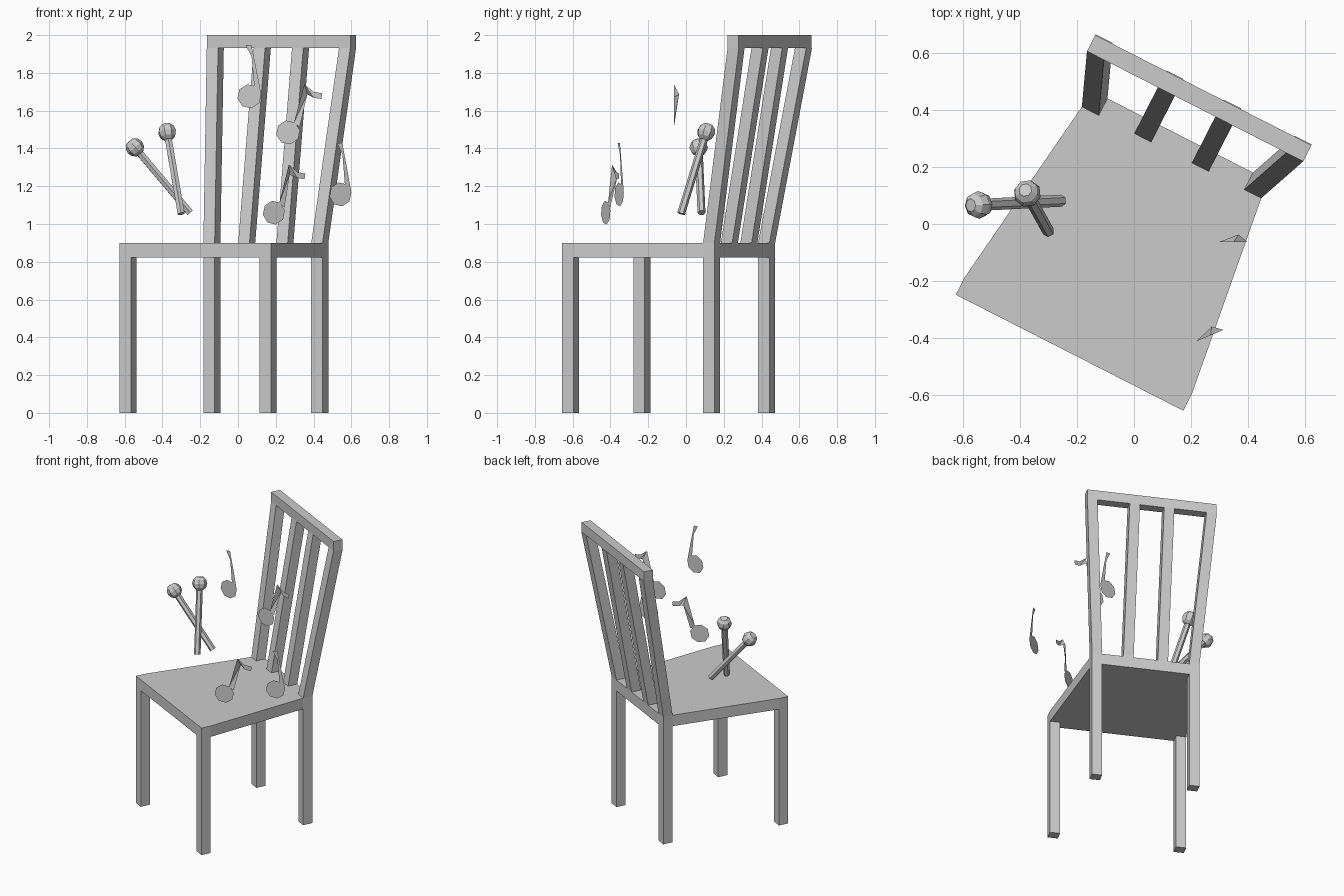
import bpy, bmesh, math
from mathutils import Vector, Matrix

if "Cube" in bpy.data.objects:
    bpy.data.objects.remove(bpy.data.objects["Cube"])

TURN = math.radians(-27)          # the chair is turned about z
CHAIR = Matrix.Rotation(TURN, 4, 'Z') @ Matrix.Translation((0.0035, 0, 0))


def add_object(name, bm, matrix=None):
    bmesh.ops.recalc_face_normals(bm, faces=bm.faces)
    if matrix is not None:
        bm.transform(matrix)
    me = bpy.data.meshes.new(name)
    bm.to_mesh(me)
    bm.free()
    ob = bpy.data.objects.new(name, me)
    bpy.context.collection.objects.link(ob)
    return ob


def loft(name, rings, matrix=None):
    """Closed solid through a list of equal-length point rings."""
    bm = bmesh.new()
    vs = [[bm.verts.new(p) for p in ring] for ring in rings]
    n = len(vs[0])
    for a, b in zip(vs, vs[1:]):
        for i in range(n):
            j = (i + 1) % n
            bm.faces.new((a[i], a[j], b[j], b[i]))
    bm.faces.new(vs[0][::-1])
    bm.faces.new(vs[-1])
    return add_object(name, bm, matrix)


def rect(x0, x1, y0, y1, z):
    return [(x0, y0, z), (x1, y0, z), (x1, y1, z), (x0, y1, z)]


# Chair measurements in its own unturned frame
T = 0.067                         # timber thickness
FRONT, REAR, TOP = -0.506, 0.284, 0.466
SEAT_LOW, SEAT_HIGH, RAIL_LOW = 0.823, 0.90, 1.932
FW, BW, RW = 0.449, 0.354, 0.4265  # half widths: front, rear, top rail

# Seat, narrowing between the front and rear legs
half = [(FW, FRONT), (FW, FRONT + T), (BW, REAR), (BW, REAR + T)]
outline = half + [(-x, y) for x, y in reversed(half)]
loft("seat", [[(x, y, z) for x, y in outline] for z in (SEAT_LOW, SEAT_HIGH)], CHAIR)

# Legs and leaning back posts
for side, s in (("left", -1), ("right", 1)):
    def upright(name, w0, y0, z0, w1, y1, z1):
        loft(f"{name}_{side}", [rect(*sorted((s * w, s * (w - T))), y, y + T, z)
                                for w, y, z in ((w0, y0, z0), (w1, y1, z1))], CHAIR)
    upright("front_leg", FW, FRONT, 0, FW, FRONT, SEAT_LOW)
    upright("rear_leg", BW, REAR, 0, BW, REAR, SEAT_LOW)
    upright("back_post", BW, REAR, SEAT_HIGH, RW, TOP, RAIL_LOW)
    upright("back_slat", 0.147, REAR, SEAT_HIGH, 0.147, TOP, RAIL_LOW)

# Top rail
loft("top_rail", [rect(-RW, RW, TOP, TOP + T - 0.003, z) for z in (RAIL_LOW, 2.0)], CHAIR)


# Mallets: six-sided stick with a faceted ball
def mallet(name, ball, tip):
    ball, tip = Vector(ball), Vector(tip)
    axis = ball - tip
    rot = axis.to_track_quat('Z', 'Y').to_matrix().to_4x4()

    def ring(r, z, n):
        return [(r * math.cos(2 * math.pi * i / n), r * math.sin(2 * math.pi * i / n), z)
                for i in range(n)]
    loft(name + "_stick", [ring(0.021, 0, 6), ring(0.021, axis.length, 6)],
         Matrix.Translation(tip) @ rot)
    lats = [math.radians(a) for a in (-62, -32, 0, 32, 62)]
    loft(name + "_ball", [ring(0.049 * math.cos(a), 0.049 * math.sin(a), 8) for a in lats],
         Matrix.Translation(ball) @ rot)


mallet("left_mallet", (-0.546, 0.067, 1.406), (-0.254, 0.082, 1.06))
mallet("right_mallet", (-0.375, 0.107, 1.487), (-0.301, -0.026, 1.054))


# Floating music notes: flat head with a stem, some with a folded flag
def note(name, pos, angle, strips):
    bm = bmesh.new()
    r = 0.064
    head = [bm.verts.new((r * math.cos(math.radians(45 * i + 10)), 0,
                          r * math.sin(math.radians(45 * i + 10)))) for i in range(8)]
    bm.faces.new(head)
    pairs = [[bm.verts.new(p) for p in pair] for pair in strips]
    for (a, b), (c, d) in zip(pairs, pairs[1:]):
        bm.faces.new((a, b, d))
        bm.faces.new((a, d, c))
    add_object(name, bm, Matrix.Translation(pos) @ Matrix.Rotation(math.radians(angle), 4, 'Z'))


plain = [((0.026, 0, 0.05), (0.063, 0, 0.01)),
         ((0.012, 0, 0.21), (0.034, 0, 0.16)),
         ((-0.02, 0, 0.271), (0.011, 0, 0.271))]
flagged = [((0.032, 0, 0.053), (0.061, 0, 0.027)),
           ((0.086, 0, 0.255), (0.102, 0.027, 0.202)),
           ((0.135, 0, 0.215), (0.135, 0, 0.183)),
           ((0.181, 0, 0.207), (0.176, 0, 0.177))]
note("plain_note_upper", (0.06, -0.19, 1.676), 0, plain)
note("flag_note_upper", (0.265, -0.064, 1.485), 0, flagged)
note("flag_note_lower", (0.19, -0.425, 1.06), 23, flagged)
note("plain_note_lower", (0.542, -0.354, 1.157), 23, plain)
